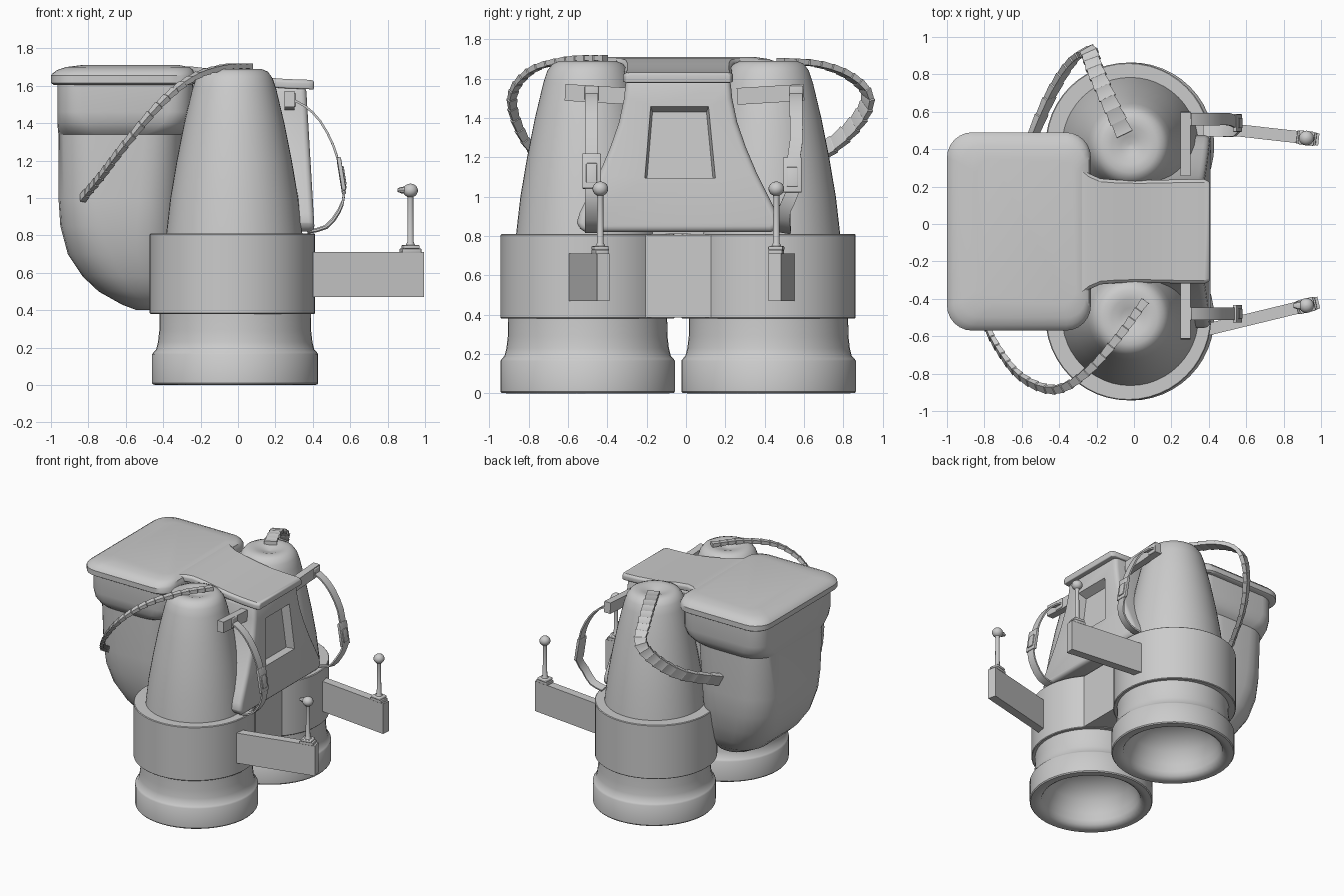
import bpy, bmesh, math
from mathutils import Vector, Matrix

if "Cube" in bpy.data.objects:
    bpy.data.objects.remove(bpy.data.objects["Cube"])

MID = -0.04                       # symmetry plane in y
PODS = {"left": -0.50, "right": 0.42}


def finish(name, bm, bevel=0, angle=35, cutter=None):
    bmesh.ops.recalc_face_normals(bm, faces=bm.faces)
    me = bpy.data.meshes.new(name)
    bm.to_mesh(me)
    bm.free()
    ob = bpy.data.objects.new(name, me)
    bpy.context.collection.objects.link(ob)
    bpy.ops.object.select_all(action='DESELECT')
    bpy.context.view_layer.objects.active = ob
    ob.select_set(True)
    if bevel:
        m = ob.modifiers.new("bevel", 'BEVEL')
        m.width, m.segments, m.limit_method = bevel, 3, 'ANGLE'
        m.angle_limit = math.radians(40)
        bpy.ops.object.modifier_apply(modifier="bevel")
    if cutter:
        m = ob.modifiers.new("cut", 'BOOLEAN')
        m.operation, m.object, m.solver = 'DIFFERENCE', cutter, 'EXACT'
        bpy.ops.object.modifier_apply(modifier="cut")
        bpy.data.objects.remove(cutter)
    bpy.ops.object.shade_smooth_by_angle(angle=math.radians(angle))
    return ob


def loft(name, rings, **kw):
    """Skin a list of equal-length point rings and cap both ends."""
    bm = bmesh.new()
    vs = [[bm.verts.new(p) for p in r] for r in rings]
    n = len(vs[0])
    for a, b in zip(vs, vs[1:]):
        for i in range(n):
            j = (i + 1) % n
            bm.faces.new((a[i], a[j], b[j], b[i]))
    bm.faces.new(vs[0])
    bm.faces.new(vs[-1])
    return finish(name, bm, **kw)


def revolve(name, cx, cy, profile, n=48, **kw):
    ang = [2 * math.pi * i / n for i in range(n)]
    return loft(name, [[(cx + r * math.cos(a), cy + r * math.sin(a), z) for a in ang]
                       for r, z in profile], **kw)


def rrect(x0, x1, y0, y1, z, r, k=6):
    pts = []
    for q, (cx, cy) in enumerate([(x1 - r, y1 - r), (x0 + r, y1 - r),
                                  (x0 + r, y0 + r), (x1 - r, y0 + r)]):
        for i in range(k + 1):
            a = math.pi / 2 * (q + i / k)
            pts.append((cx + r * math.cos(a), cy + r * math.sin(a), z))
    return pts


def box(name, loc, size, rot=None, bevel=0):
    bm = bmesh.new()
    mat = Matrix.Translation(loc) @ (rot or Matrix()) @ Matrix.Diagonal((*size, 1))
    bmesh.ops.create_cube(bm, size=1, matrix=mat)
    return finish(name, bm, bevel=bevel)


def catmull(pts, per):
    p = [Vector(q) for q in pts]
    p = [2 * p[0] - p[1]] + p + [2 * p[-1] - p[-2]]
    out = []
    for a, b, c, d in zip(p, p[1:], p[2:], p[3:]):
        for i in range(per):
            t = i / per
            out.append(0.5 * (2 * b + (c - a) * t + (2 * a - 5 * b + 4 * c - d) * t * t
                              + (3 * b - a - 3 * c + d) * t ** 3))
    return out + [p[-2]]


def ribbon(name, pts, w, t, side, per=4, ridge=0.0):
    """Sweep a flat section along a smooth path, optionally with saw-tooth ridges."""
    path = catmull(pts, per)
    side = Vector(side)
    rings = []
    for i, p in enumerate(path):
        tan = (path[min(i + 1, len(path) - 1)] - path[max(i - 1, 0)]).normalized()
        side = (side - tan * side.dot(tan)).normalized()
        nor = tan.cross(side)
        scales = [1 - ridge, 1] if ridge and 0 < i < len(path) - 1 else [1]
        for k, s in enumerate(scales):
            q = p + tan * 0.004 * k
            rings.append([q + side * (w / 2 * s * a) + nor * (t / 2 * s * b)
                          for a, b in ((1, 1), (-1, 1), (-1, -1), (1, -1))])
    return loft(name, rings)


# thruster pods: hollow nozzle, wide band, tapered tank
for tag, y in PODS.items():
    revolve(tag + "_nozzle", -0.015, y, [
        (0.01, 0.31), (0.12, 0.30), (0.22, 0.265), (0.30, 0.19), (0.335, 0.10), (0.348, 0.05),
        (0.36, 0.02), (0.385, 0.003), (0.41, 0), (0.438, 0.002), (0.444, 0.01), (0.444, 0.165),
        (0.437, 0.175), (0.423, 0.19), (0.413, 0.23), (0.406, 0.29), (0.404, 0.40)])
    revolve(tag + "_band", -0.03, y, [
        (0.40, 0.38), (0.438, 0.38), (0.443, 0.385), (0.443, 0.805), (0.438, 0.81), (0.34, 0.81)])
    revolve(tag + "_cone_tank", -0.02, y, [
        (0.365, 0.80), (0.342, 1.0), (0.308, 1.2), (0.268, 1.4), (0.225, 1.58), (0.205, 1.64),
        (0.18, 1.675), (0.145, 1.69), (0.10, 1.688), (0.05, 1.672), (0.01, 1.66)])
box("band_bridge", (0.09, MID, 0.595), (0.42, 0.36, 0.42))

# rear tank: collar above, narrower rounded body below
rear = [(1.62, -0.965, -0.24, 0.49, 0.13), (1.46, -0.965, -0.24, 0.49, 0.13),
        (1.40, -0.965, -0.25, 0.48, 0.15), (1.36, -0.963, -0.27, 0.46, 0.18),
        (1.34, -0.96, -0.30, 0.44, 0.20), (1.0, -0.96, -0.31, 0.435, 0.22),
        (0.85, -0.95, -0.31, 0.425, 0.23), (0.70, -0.91, -0.31, 0.39, 0.23),
        (0.58, -0.83, -0.31, 0.345, 0.21), (0.50, -0.745, -0.32, 0.295, 0.18),
        (0.43, -0.62, -0.34, 0.215, 0.13), (0.40, -0.54, -0.37, 0.14, 0.08)]
loft("rear_tank", [rrect(a, b, MID - h, MID + h, z, r) for z, a, b, h, r in rear])

# rear lid with rim and soft top
lid = [(1.605, -0.985, -0.24, 0.515, 0.12), (1.615, -1.0, -0.23, 0.53, 0.135),
       (1.655, -1.0, -0.23, 0.53, 0.135), (1.668, -0.99, -0.235, 0.52, 0.13),
       (1.685, -0.965, -0.24, 0.50, 0.12), (1.70, -0.92, -0.26, 0.46, 0.10),
       (1.71, -0.84, -0.31, 0.39, 0.08)]
loft("rear_lid", [rrect(a, b, MID - h, MID + h, z, r) for z, a, b, h, r in lid])

# central core and the bridge lid that sweeps down to the front
box("core", (-0.12, MID, 1.21), (0.50, 0.52, 0.80))
sweep = [(-0.32, 0.38, 1.705), (-0.24, 0.31, 1.702), (-0.18, 0.283, 1.695), (-0.08, 0.275, 1.68),
         (0.03, 0.274, 1.66), (0.14, 0.275, 1.645), (0.26, 0.279, 1.636), (0.375, 0.28, 1.632),
         (0.405, 0.265, 1.628)]
loft("bridge_lid", [[(x, MID + s * h, z - d) for s, d in ((-1, 0.05), (-1, 0.012), (-0.94, 0),
                                                          (0.94, 0), (1, 0.012), (1, 0.05))]
                    for x, h, z in sweep], bevel=0.008)

# bell-shaped front housing with a recessed panel
half = [(0.265, 1.60), (0.275, 1.50), (0.30, 1.38), (0.345, 1.25), (0.40, 1.12), (0.46, 1.0),
        (0.50, 0.92), (0.515, 0.87), (0.505, 0.835), (0.47, 0.82)]
outline = [(MID + h, z) for h, z in half] + [(MID - h, z) for h, z in reversed(half)]


def front_x(z):
    return 0.365 + 0.045 * (1.58 - z) / 0.76


panel = [(-0.21, 1.095), (0.15, 1.095), (0.115, 1.46), (-0.18, 1.46)]
cut = loft("panel_cutter", [[(front_x(z) - 0.065, MID + (y - MID) * 0.93, z - 0.03 * (z > 1.3))
                             for y, z in panel],
                            [(front_x(z) + 0.003, y, z) for y, z in panel]])
cut.hide_render = True
loft("front_housing", [[(0.08, y, z) for y, z in outline],
                       [(front_x(z), y, z) for y, z in outline]], bevel=0.03, cutter=cut)

# shoulder bars, straps and buckles
for tag, ybar, ystrap, ylow, tilt, dz in (("left", -0.445, -0.48, -0.48, -0.06, 0.0),
                                          ("right", 0.43, 0.56, 0.50, 0.06, 0.02)):
    box(tag + "_shoulder_bar", (0.275, ybar, 1.52), (0.055, 0.34, 0.085),
        Matrix.Rotation(tilt, 4, 'X'))
    box(tag + "_strap_clip", (0.285, ystrap, 1.525), (0.05, 0.07, 0.075), bevel=0.006)
    yb = ystrap - (0.02 if tag == "right" else 0)
    ribbon(tag + "_strap", [(0.28, ystrap, 1.53), (0.36, ystrap, 1.49), (0.44, ystrap, 1.41),
                            (0.51, ystrap, 1.28), (0.55, yb, 1.14), (0.567, yb, 1.02),
                            (0.54, ylow, 0.93), (0.47, ylow, 0.845), (0.37, ylow, 0.82)],
           0.065, 0.012, (0, 1, 0), per=2)
    turn = Matrix.Rotation(-0.16, 4, 'Y')
    box(tag + "_buckle", (0.553, yb, 1.13 - dz), (0.022, 0.095, 0.18), turn, 0.005)
    box(tag + "_buckle_tongue", (0.565, yb, 1.12 - dz), (0.016, 0.055, 0.10), turn, 0.004)

# control arms with sticks
for tag, ya, yb in (("left", -0.577, -0.42), ("right", 0.525, 0.452)):
    a, b = Vector((0.34, ya, 0.59)), Vector((0.988, yb, 0.59))
    yaw = Matrix.Rotation(math.atan2(yb - ya, b.x - a.x), 4, 'Z')
    box(tag + "_arm", (a + b) / 2, ((b - a).length, 0.065, 0.24), yaw)
    ys = ya + (yb - ya) * 0.9
    box(tag + "_stick_base", (0.922, ys, 0.718), (0.105, 0.07, 0.022), yaw, 0.004)
    box(tag + "_stick_plinth", (0.922, ys, 0.738), (0.085, 0.075, 0.02), yaw, 0.006)
    ball = [(0.04 * math.sin(t), 1.04 - 0.037 * math.cos(t))
            for t in [0.45 + i * (math.pi - 0.5) / 9 for i in range(10)]]
    revolve(tag + "_stick", 0.922, ys, [(0.026, 0.745), (0.017, 0.765), (0.015, 0.99)] + ball, n=16)
    if tag == "left":
        loft("left_stick_trigger", [[(x, ys + r * math.cos(q * math.pi / 4),
                                      1.042 + r * 0.8 * math.sin(q * math.pi / 4)) for q in range(8)]
                                    for x, r in ((0.92, 0.026), (0.875, 0.022), (0.853, 0.012))])

# ribbed hoses from the pod tops round to the rear tank
ribbon("left_hose", [(0.06, -0.41, 1.705), (-0.08, -0.60, 1.698), (-0.25, -0.79, 1.64),
                     (-0.42, -0.885, 1.50), (-0.60, -0.82, 1.29), (-0.73, -0.66, 1.12),
                     (-0.83, -0.46, 1.0)], 0.048, 0.03, (0.8, -0.6, 0), per=4, ridge=0.2)
ribbon("right_hose", [(-0.05, 0.48, 1.69), (-0.14, 0.67, 1.675), (-0.21, 0.83, 1.615),
                      (-0.25, 0.925, 1.51), (-0.34, 0.86, 1.37), (-0.45, 0.68, 1.22),
                      (-0.58, 0.38, 1.10)], 0.095, 0.032, (0.9, 0.45, 0), per=3, ridge=0.15)
